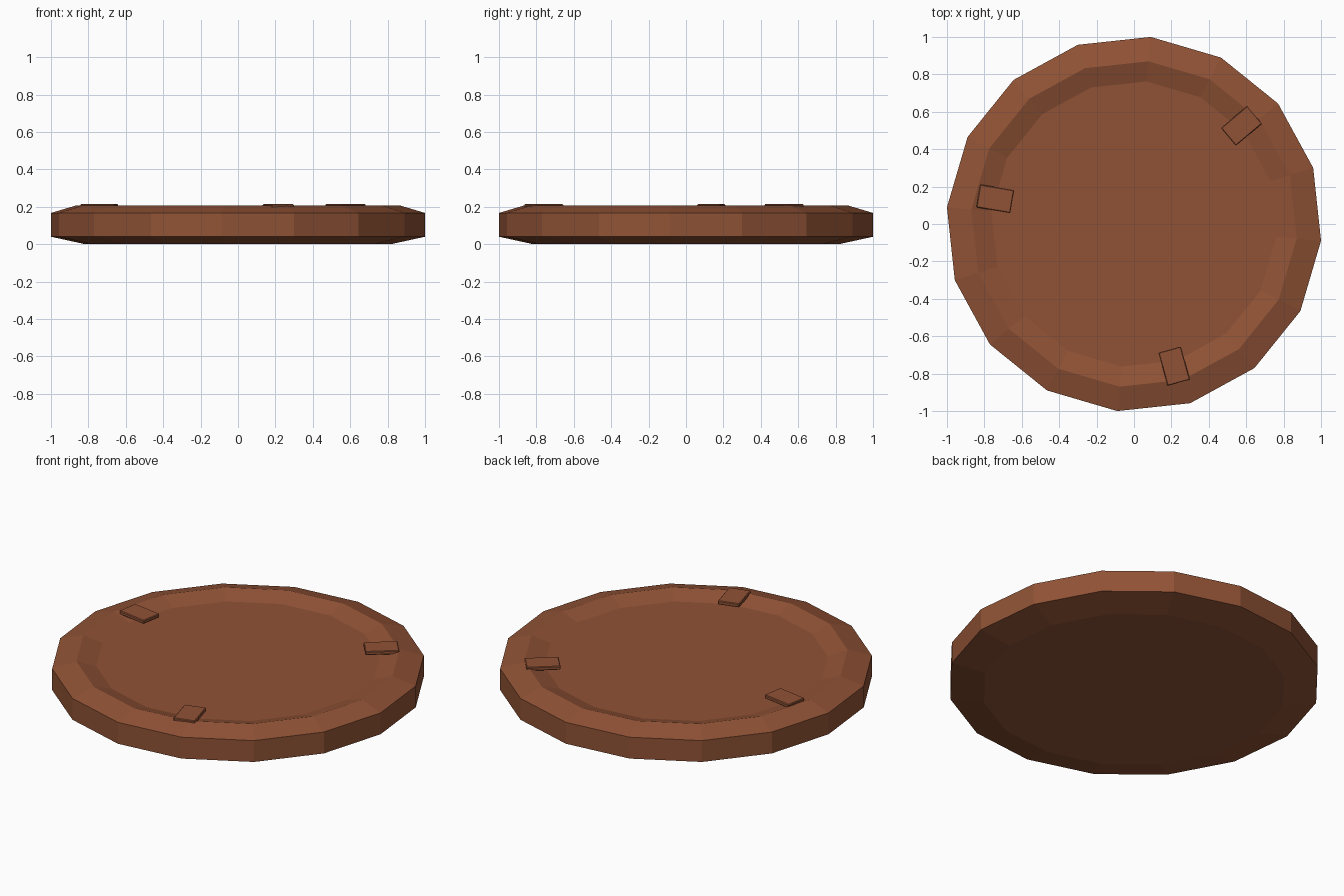
import bpy
import bmesh
from math import cos, sin, radians
from mathutils import Matrix

default_cube = bpy.data.objects.get("Cube")
if default_cube:
    bpy.data.objects.remove(default_cube, do_unlink=True)


def make_material(name, colour):
    mat = bpy.data.materials.new(name)
    mat.use_nodes = True
    mat.diffuse_color = colour
    mat.node_tree.nodes["Principled BSDF"].inputs["Base Color"].default_value = colour
    return mat


def make_object(name, bm, mat):
    bmesh.ops.recalc_face_normals(bm, faces=bm.faces)
    mesh = bpy.data.meshes.new(name)
    bm.to_mesh(mesh)
    bm.free()
    mesh.materials.append(mat)
    obj = bpy.data.objects.new(name, mesh)
    bpy.context.collection.objects.link(obj)
    return obj


brown = make_material("reddish_brown", (0.28, 0.085, 0.036, 1))

# Faceted disc: bevelled underside, upright wall, raised rim, shallow dished top
SIDES = 16
TURN = radians(-5.1)
profile = [(0.82, 0.0), (1.004, 0.04), (1.004, 0.167), (0.873, 0.206), (0.765, 0.172)]

bm = bmesh.new()
rings = []
for radius, z in profile:
    angles = [TURN + radians(360 * i / SIDES) for i in range(SIDES)]
    rings.append([bm.verts.new((radius * cos(a), radius * sin(a), z)) for a in angles])
for low, high in zip(rings, rings[1:]):
    for i in range(SIDES):
        j = (i + 1) % SIDES
        bm.faces.new((low[i], low[j], high[j], high[i]))
bm.faces.new(rings[0])
bm.faces.new(rings[-1])
make_object("dished_disc", bm, brown)


# Three thin tabs resting across the inner edge of the rim
def make_tab(name, x, y, angle):
    bm = bmesh.new()
    bmesh.ops.create_cube(bm, size=1)
    bmesh.ops.scale(bm, vec=(0.184, 0.124, 0.022), verts=bm.verts)
    bmesh.ops.bevel(bm, geom=bm.edges[:], offset=0.004, segments=1, affect='EDGES')
    obj = make_object(name, bm, brown)
    obj.matrix_world = Matrix.Translation((x, y, 0.203)) @ Matrix.Rotation(radians(angle), 4, 'Z')


make_tab("left_tab", 0.575, 0.525, 40)
make_tab("right_tab", -0.742, 0.135, 170.5)
make_tab("front_tab", 0.215, -0.76, -74.5)
